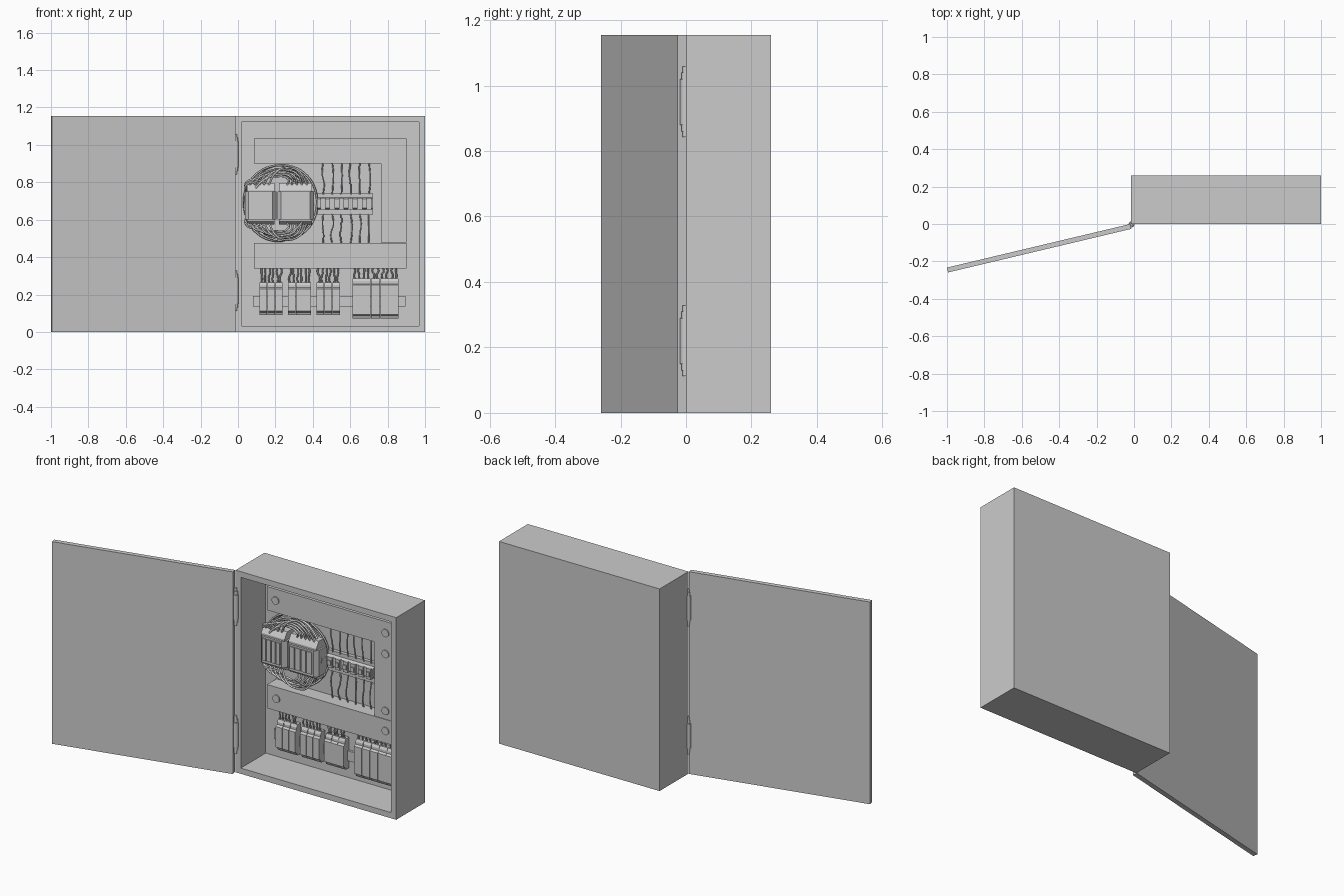
import bpy, bmesh, math, random
from mathutils import Vector

if "Cube" in bpy.data.objects:
    bpy.data.objects.remove(bpy.data.objects["Cube"])
random.seed(4)
BACK = 0.225   # y of the inner back wall
H = 1.155


def finish(name, bm):
    bmesh.ops.recalc_face_normals(bm, faces=bm.faces)
    me = bpy.data.meshes.new(name)
    bm.to_mesh(me)
    bm.free()
    ob = bpy.data.objects.new(name, me)
    bpy.context.collection.objects.link(ob)
    return ob


def prism(name, pts, direction):
    """Extrude a closed polygon of 3D points along a direction."""
    bm = bmesh.new()
    f = bm.faces.new([bm.verts.new(p) for p in pts])
    r = bmesh.ops.extrude_face_region(bm, geom=[f])
    bmesh.ops.translate(bm, vec=direction,
                        verts=[v for v in r['geom'] if isinstance(v, bmesh.types.BMVert)])
    return finish(name, bm)


def box(name, x0, x1, y0, y1, z0, z1):
    return prism(name, [(x0, y0, z0), (x1, y0, z0), (x1, y0, z1), (x0, y0, z1)], (0, y1 - y0, 0))


def side_profile(name, x0, x1, yz):
    return prism(name, [(x0, y, z) for y, z in yz], (x1 - x0, 0, 0))


def cylinder(name, r, depth, loc, rot=(0, 0, 0), n=20):
    bpy.ops.mesh.primitive_cylinder_add(vertices=n, radius=r, depth=depth, location=loc, rotation=rot)
    ob = bpy.context.object
    ob.name = name
    bpy.ops.object.shade_smooth_by_angle()
    return ob


def wires(name, paths, r):
    cu = bpy.data.curves.new(name, 'CURVE')
    cu.dimensions = '3D'
    cu.bevel_depth = r
    cu.bevel_resolution = 1
    cu.resolution_u = 4
    cu.use_fill_caps = True
    for pts in paths:
        sp = cu.splines.new('BEZIER')
        sp.bezier_points.add(len(pts) - 1)
        for b, p in zip(sp.bezier_points, pts):
            b.co = p
            b.handle_left_type = b.handle_right_type = 'AUTO'
    ob = bpy.data.objects.new(name, cu)
    bpy.context.collection.objects.link(ob)


# Cabinet: block with the front inset and pushed in
bm = bmesh.new()
bmesh.ops.create_cube(bm, size=1)
for v in bm.verts:
    v.co = Vector((0.4925 + v.co.x * 1.015, 0.13 + v.co.y * 0.26, (v.co.z + 0.5) * H))
bm.normal_update()
front = min(bm.faces, key=lambda f: f.calc_center_median().y)
bmesh.ops.inset_region(bm, faces=[front], thickness=0.046)
cav = bmesh.ops.extrude_discrete_faces(bm, faces=[front])['faces'][0]
for v in cav.verts:
    v.co.y = BACK
finish("cabinet", bm)

# Open door
prism("door", [(-0.02, 0, 0), (-1, -0.233, 0), (-0.994, -0.259, 0), (-0.014, -0.026, 0)], (0, 0, H))

# Hinges
for zc in (0.22, 0.95):
    cylinder("hinge_barrel", 0.016, 0.14, (-0.013, -0.002, zc))
    cylinder("hinge_collar", 0.012, 0.18, (-0.013, -0.002, zc))
    cylinder("hinge_pin", 0.008, 0.215, (-0.013, -0.002, zc))

# Cable ducts with screw heads
DF = 0.14
prism("upper_duct", [(x, DF, z) for x, z in
      [(0.085, 0.9), (0.765, 0.9), (0.765, 0.477), (0.9, 0.477), (0.9, 1.035), (0.085, 1.035)]],
      (0, BACK - DF, 0))
box("lower_duct", 0.085, 0.9, DF, BACK, 0.34, 0.475)
for x, z in [(0.14, 0.97), (0.835, 0.97), (0.835, 0.85), (0.835, 0.525), (0.145, 0.41), (0.835, 0.41)]:
    cylinder("duct_screw", 0.022, 0.012, (x, DF, z), (math.pi / 2, 0, 0))

# Two contactors: chamfered body, top and bottom shoulders, front ribs
for x0, x1 in [(0.037, 0.205), (0.21, 0.405)]:
    yf = 0.13
    prism("contactor_body", [(x, y, 0.6) for x, y in
          [(x0, BACK), (x0, yf + 0.025), (x0 + 0.02, yf), (x1 - 0.02, yf), (x1, yf + 0.025), (x1, BACK)]],
          (0, 0, 0.15))
    for za, zb, zc in [(0.75, 0.76, 0.795), (0.6, 0.59, 0.575)]:
        side_profile("contactor_shoulder", x0 + 0.01, x1 - 0.01,
                     [(BACK, za), (yf + 0.012, za), (yf + 0.012, zb), (yf + 0.035, zc), (BACK, zc)])
    n = 4
    w = (x1 - x0 - 0.05) / n
    for i in range(n):
        xa = x0 + 0.025 + i * w
        box("contactor_rib", xa + 0.003, xa + w - 0.003, yf - 0.006, yf + 0.01, 0.615, 0.74)

# Coiled wire bundle behind and around the contactors
loops = []
for k in range(9):
    cx, cz = 0.225 + random.uniform(-0.015, 0.015), 0.685 + random.uniform(-0.01, 0.01)
    r, y = 0.15 + 0.005 * k, 0.165 + 0.005 * k
    loops.append([(cx + r * math.cos(a), y + 0.015 * math.sin(2 * a + k), cz + 1.06 * r * math.sin(a))
                  for a in [math.tau * i / 14 for i in range(15)]])
for k in range(5):
    # arcs between the contactors' terminals, mirrored top and bottom
    for s in (1, -1):
        z0 = 0.685 + s * 0.095
        loops.append([(0.06 + 0.025 * k, 0.165, z0), (0.09 + 0.03 * k, 0.15, z0 + s * (0.04 + 0.01 * k)),
                      (0.18 + 0.02 * k, 0.16, z0 + s * (0.05 + 0.012 * k)),
                      (0.27 + 0.015 * k, 0.15, z0 + s * (0.035 + 0.01 * k)), (0.26 + 0.028 * k, 0.165, z0)])
for k in range(3):
    for s in (1, -1):
        loops.append([(0.1 + 0.03 * k, 0.17, 0.685 + s * 0.09), (0.08 + 0.01 * k, 0.155, 0.685 + s * (0.115 + 0.007 * k)),
                      (0.045, 0.165, 0.685 + s * (0.1 + 0.008 * k)), (0.042, 0.2, 0.685 + s * 0.07)])
wires("wire_bundle", loops, 0.0055)

# Terminal strip with six terminals
side_profile("terminal_strip", 0.425, 0.72,
             [(BACK, 0.625), (0.205, 0.625), (0.205, 0.655), (0.19, 0.662), (0.19, 0.712),
              (0.205, 0.72), (0.205, 0.742), (BACK, 0.742)])
strip = []
for i in range(6):
    x = 0.455 + i * 0.049
    box("terminal_clamp", x - 0.014, x + 0.014, 0.178, 0.195, 0.655, 0.715)
    box("terminal_lever", x - 0.01, x + 0.01, 0.17, 0.182, 0.672, 0.698)
    for za, zb in [(0.735, 0.905), (0.63, 0.47)]:
        strip.append([(x + (0 if t in (0, 3) else random.uniform(-0.009, 0.009)),
                       0.205 - 0.012 * math.sin(math.pi * t / 3), za + (zb - za) * t / 3) for t in range(4)])
wires("terminal_wires", strip, 0.004)

# Mounting rail and breaker groups
box("mounting_rail", 0.08, 0.895, 0.212, BACK, 0.135, 0.192)
leads = []
for gx, n, w, z0, z1 in [(0.115, 3, 0.0417, 0.09, 0.265), (0.267, 3, 0.0417, 0.09, 0.265),
                         (0.42, 3, 0.0417, 0.09, 0.265), (0.61, 5, 0.05, 0.072, 0.285)]:
    for i in range(n):
        xa = gx + i * w
        side_profile("breaker", xa + 0.001, xa + w - 0.001,
                     [(BACK, z0), (0.195, z0), (0.188, z0 + 0.015), (0.175, z0 + 0.022), (0.175, z1 - 0.035),
                      (0.188, z1 - 0.028), (0.188, z1 - 0.014), (0.196, z1), (BACK, z1)])
        for fx in (0.28, 0.72):
            x = xa + w * fx
            d = random.uniform(-0.007, 0.007)
            leads.append([(x, 0.204, z1 - 0.005), (x + d, 0.198, z1 + 0.02),
                          (x - d, 0.197, 0.325), (x, 0.2, 0.345)])
wires("breaker_wires", leads, 0.0045)
